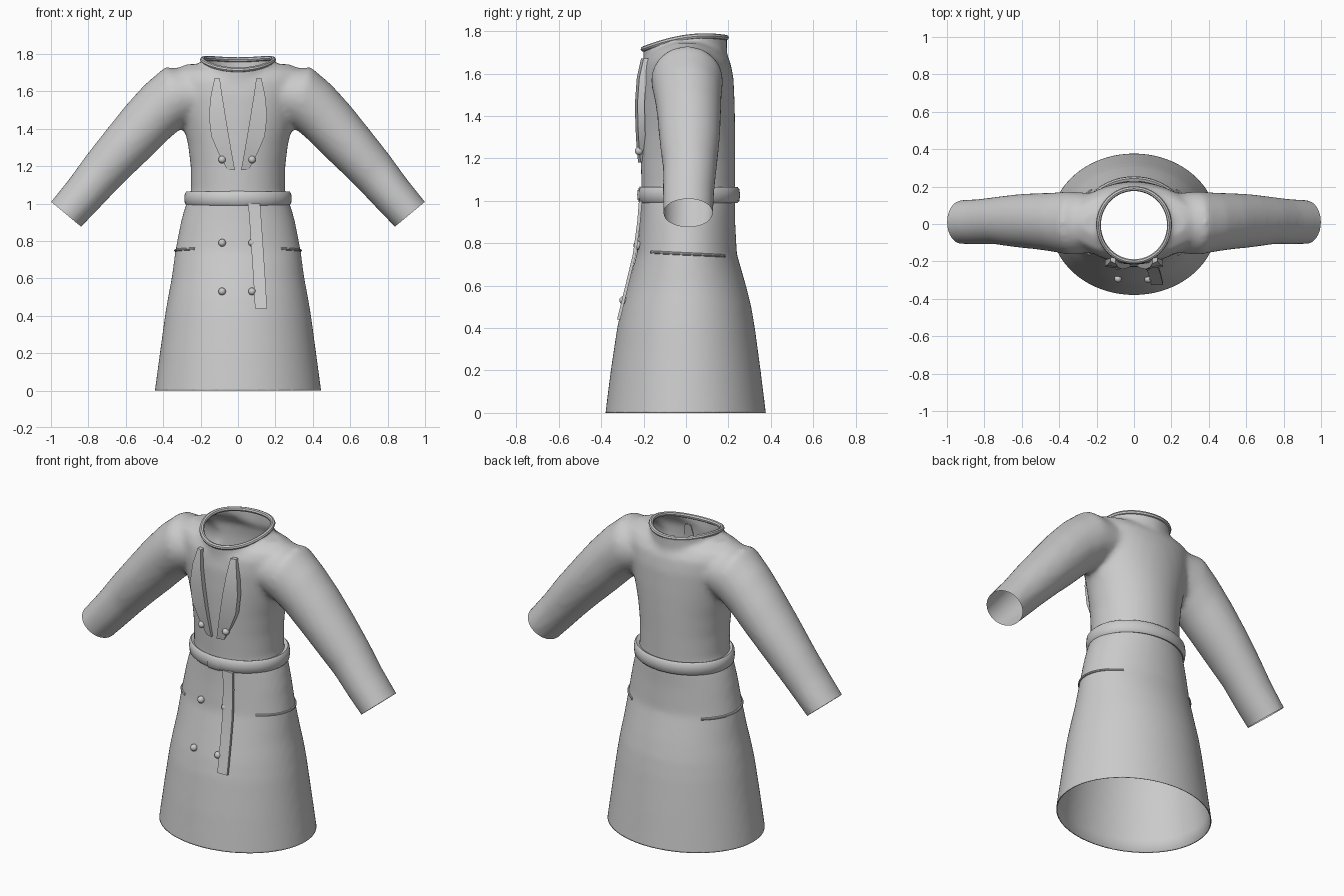
import bpy, bmesh
from math import sin, cos, tau, radians, sqrt, hypot
from mathutils import Vector

if "Cube" in bpy.data.objects:
    bpy.data.objects.remove(bpy.data.objects["Cube"])

GREY = (0.6, 0.6, 0.6, 1)
cloth = bpy.data.materials.new("grey cloth")
cloth.use_nodes = True
cloth.diffuse_color = GREY
cloth.node_tree.nodes["Principled BSDF"].inputs["Base Color"].default_value = GREY

# Coat body profile: height, half width, front y, back y
BODY = [(-.1, .457, -.39, .39), (0, .445, -.38, .377), (.2, .418, -.355, .352),
        (.4, .391, -.325, .325), (.5, .374, -.303, .308), (.6, .355, -.275, .283),
        (.75, .335, -.232, .24), (.9, .306, -.217, .232), (.98, .284, -.212, .232),
        (1.06, .252, -.21, .232), (1.2, .253, -.214, .232), (1.32, .268, -.217, .232),
        (1.45, .3, -.217, .23), (1.58, .335, -.212, .224), (1.66, .355, -.198, .208),
        (1.71, .35, -.165, .17), (1.745, .28, -.1, .1)]

# Sleeve sections: upper edge x z, lower edge x z, centre y, half depth
SLEEVE = [(.24, 1.715, .22, 1.45, .005, .16), (.39, 1.73, .3, 1.405, .005, .17),
          (.5, 1.635, .37, 1.345, .01, .158), (.6, 1.525, .46, 1.255, .015, .15),
          (.7, 1.4, .56, 1.16, .017, .142), (.81, 1.26, .67, 1.05, .018, .127),
          (.9, 1.135, .76, .955, .012, .122), (1.0, 1.01, .838, .875, .01, .118),
          (1.1, .89, .94, .755, .01, .115)]


def section(z):
    """Half width, centre y and half depth of the body at a height."""
    for a, b in zip(BODY, BODY[1:]):
        if z <= b[0]:
            t = (z - a[0]) / (b[0] - a[0])
            w, f, k = (p + (q - p) * t for p, q in zip(a[1:], b[1:]))
            return w, (f + k) / 2, (k - f) / 2


def front_y(x, z):
    w, y, d = section(z)
    return y - d * sqrt(max(0, 1 - (x / w) ** 2))


def finish(ob, angle=40):
    ob.data.materials.clear()
    ob.data.materials.append(cloth)
    bpy.ops.object.select_all(action='DESELECT')
    ob.select_set(True)
    bpy.context.view_layer.objects.active = ob
    bpy.ops.object.shade_smooth_by_angle(angle=radians(angle))
    return ob


def make(name, bm):
    bmesh.ops.recalc_face_normals(bm, faces=bm.faces)
    mesh = bpy.data.meshes.new(name)
    bm.to_mesh(mesh)
    bm.free()
    ob = bpy.data.objects.new(name, mesh)
    bpy.context.collection.objects.link(ob)
    return ob


def loft(bm, rings, caps=True, closed=True):
    rows = [[bm.verts.new(p) for p in ring] for ring in rings]
    n = len(rows[0])
    for a, b in zip(rows, rows[1:]):
        for i in range(n if closed else n - 1):
            j = (i + 1) % n
            bm.faces.new((a[i], a[j], b[j], b[i]))
    if caps:
        bm.faces.new(rows[0])
        bm.faces.new(rows[-1])


def ellipse(z, w, y, d, a0=0.0, a1=tau, n=64):
    return [(w * cos(a0 + (a1 - a0) * i / n), y + d * sin(a0 + (a1 - a0) * i / n), z)
            for i in range(n if a1 - a0 >= tau else n + 1)]


def tube(name, points, radius, cyclic):
    cu = bpy.data.curves.new(name, 'CURVE')
    cu.dimensions = '3D'
    cu.bevel_depth = radius
    cu.bevel_resolution = 2
    cu.use_fill_caps = True
    sp = cu.splines.new('POLY')
    sp.points.add(len(points) - 1)
    for p, co in zip(sp.points, points):
        p.co = (*co, 1)
    sp.use_cyclic_u = cyclic
    ob = bpy.data.objects.new(name, cu)
    bpy.context.collection.objects.link(ob)
    bpy.ops.object.select_all(action='DESELECT')
    ob.select_set(True)
    bpy.context.view_layer.objects.active = ob
    bpy.ops.object.convert(target='MESH')
    return finish(bpy.context.object)


def rim(x, y):
    """Height of the neck opening around its edge."""
    s, r = y / max(hypot(x, y), .001), x / max(hypot(x, y), .001)
    return 1.742 + .027 * s + .028 * r * r


# Coat: body, neck and sleeves fused into one cloth surface
bm = bmesh.new()
loft(bm, [ellipse(z, w, (f + k) / 2, (k - f) / 2) for z, w, f, k in BODY])
loft(bm, [ellipse(z, .192, -.004, .197) for z in (1.5, 1.7, 1.9)])
for side in (1, -1):
    rings = []
    for ux, uz, lx, lz, y, d in SLEEVE:
        up, low = Vector((ux, y, uz)), Vector((lx, y, lz))
        mid, half = (up + low) / 2, (up - low) / 2
        ring = [mid + half * cos(tau * i / 32) + Vector((0, d * sin(tau * i / 32), 0)) for i in range(32)]
        rings.append([(side * p.x, p.y, p.z) for p in ring])
    loft(bm, rings)
coat = make("coat", bm)
bpy.context.view_layer.objects.active = coat
fuse = coat.modifiers.new("fuse", 'REMESH')
fuse.mode = 'VOXEL'
fuse.voxel_size = .016
soften = coat.modifiers.new("soften", 'SMOOTH')
soften.factor = .5
soften.iterations = 10
for m in ("fuse", "soften"):
    bpy.ops.object.modifier_apply(modifier=m)

# Open the hem, the cuffs and the neck
bm = bmesh.new()
bm.from_mesh(coat.data)


def cut(test, co, no):
    faces = [f for f in bm.faces if test(f.calc_center_median())]
    geom = {g for f in faces for g in (*f.verts, *f.edges, f)}
    bmesh.ops.bisect_plane(bm, geom=list(geom), plane_co=co, plane_no=no, clear_outer=True)


cut(lambda c: c.z < .2, (0, 0, 0), (0, 0, -1))
for side in (1, -1):
    cut(lambda c: c.x * side > .7, (side, 0, 1.01), (side * .64, 0, -.77))
neck = [f for f in bm.faces if (c := f.calc_center_median()).z > rim(c.x, c.y) and hypot(c.x, c.y) < .23]
bmesh.ops.delete(bm, geom=neck, context='FACES')
for v in bm.verts:
    if v.is_boundary and v.co.z > 1.65:
        v.co.z = rim(v.co.x, v.co.y)
# Turned-in hem
edges = [e for e in bm.edges if e.is_boundary and e.verts[0].co.z < .01]
for scale, lift in ((.985, .002), (.985, .08)):
    new = bmesh.ops.extrude_edge_only(bm, edges=edges)["geom"]
    edges = [g for g in new if isinstance(g, bmesh.types.BMEdge)]
    for v in (g for g in new if isinstance(g, bmesh.types.BMVert)):
        v.co = (v.co.x * scale, v.co.y * scale, v.co.z + lift)
bmesh.ops.recalc_face_normals(bm, faces=bm.faces)
bm.to_mesh(coat.data)
bm.free()
finish(coat, 180)

# Collar band
ring = [(.19 * cos(tau * i / 64), -.006 + .195 * sin(tau * i / 64)) for i in range(64)]
tube("collar", [(x, y, rim(x, y)) for x, y in ring], .013, True)

# Belt and its overlapping fold at the front
BELT = [(1.0, -.035), (.99, -.012), (1.0, -.003), (1.028, 0), (1.055, -.003), (1.065, -.012), (1.055, -.035)]


def belt_piece(name, grow, a0, a1, n):
    bm = bmesh.new()
    rings = [ellipse(1.028 + (z - 1.028) * (1 + grow * 8), .287 + o + grow, .015, .24 + o + grow, a0, a1, n)
             for z, o in BELT]
    loft(bm, rings, caps=False, closed=a1 - a0 >= tau)
    finish(make(name, bm), 50)


belt_piece("belt", 0, 0, tau, 64)
belt_piece("belt_fold", .005, .75 * tau - .157, .75 * tau + .122, 6)

# Hanging belt end
bm = bmesh.new()
STRAP = [(1.0, .086, -.222), (.9, .094, -.23), (.75, .104, -.25), (.6, .114, -.286), (.44, .123, -.325)]
loft(bm, [[(x - .032, y, z), (x + .032, y, z), (x + .032, y + .015, z), (x - .032, y + .015, z)]
          for z, x, y in STRAP])
finish(make("belt_end", bm), 30)

# Lapels: height, outer x, inner x, front y
LAPEL = [(1.67, .125, .098, -.212), (1.58, .145, .085, -.232), (1.47, .156, .067, -.24),
         (1.36, .143, .049, -.239), (1.27, .105, .033, -.234), (1.18, .057, .017, -.226)]
for side, label in ((1, "left"), (-1, "right")):
    bm = bmesh.new()
    loft(bm, [[(side * a, y + .012, z), (side * b, y, z), (side * b, y + .03, z), (side * a, y + .045, z)]
              for z, a, b, y in LAPEL])
    finish(make(label + "_lapel", bm), 30)

    # Pocket seam wrapping the hip
    seam = []
    for i in range(25):
        t = i / 24
        a = radians(-46 + 94 * t)
        z = .758 - .018 * t
        w, y, d = section(z)
        seam.append((side * w * cos(a), y + d * sin(a), z))
    tube(label + "_pocket_seam", seam, .007, False)

    # Buttons
    for row, z in (("top", 1.235), ("middle", .79), ("lower", .53)):
        x = side * .08 - .005
        bm = bmesh.new()
        bmesh.ops.create_uvsphere(bm, u_segments=16, v_segments=10, radius=.02)
        button = make(f"{label}_{row}_button", bm)
        button.location = (x, front_y(x, z) - (.016 if row == "top" else .006), z)
        finish(button, 60)
